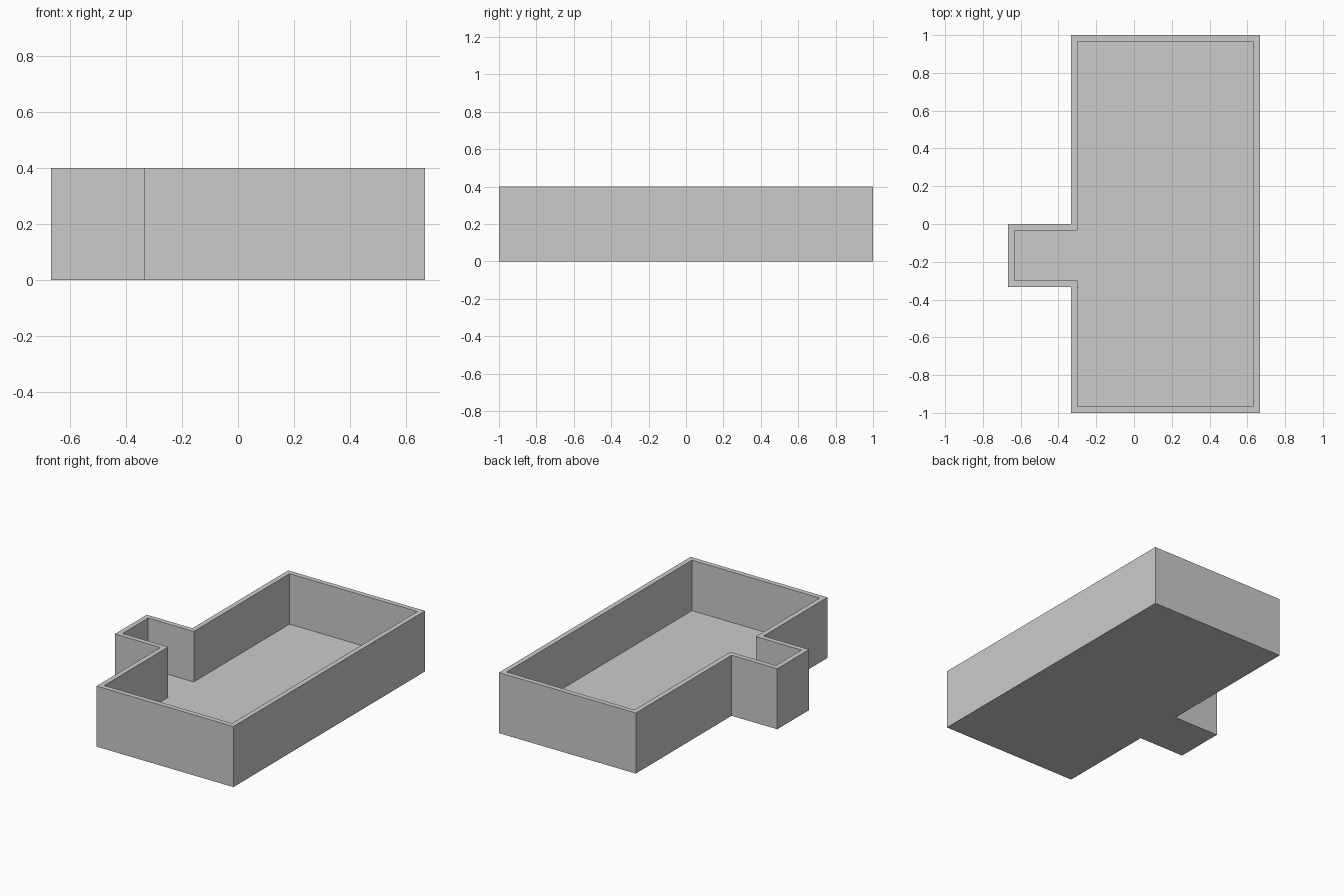
import bpy, bmesh

if "Cube" in bpy.data.objects:
    bpy.data.objects.remove(bpy.data.objects["Cube"])

WALL = 1 / 30
HEIGHT = 0.4
FLOOR = 2 / 30


def outline(d):
    """Footprint with a side bay, moved inwards by d."""
    t = 1 / 3
    return [(-t + d, -1 + d), (2 * t - d, -1 + d), (2 * t - d, 1 - d), (-t + d, 1 - d),
            (-t + d, -d), (-2 * t + d, -d), (-2 * t + d, -t + d), (-t + d, -t + d)]


bm = bmesh.new()


def ring(d, z):
    return [bm.verts.new((x, y, z)) for x, y in outline(d)]


def bridge(a, b):
    n = len(a)
    for i in range(n):
        j = (i + 1) % n
        bm.faces.new((a[i], a[j], b[j], b[i]))


# Outer wall, rim, inner wall, then the underside and raised floor
rings = [ring(0, 0), ring(0, HEIGHT), ring(WALL, HEIGHT), ring(WALL, FLOOR)]
for a, b in zip(rings, rings[1:]):
    bridge(a, b)
bm.faces.new(rings[0][::-1])
bm.faces.new(rings[-1])
bmesh.ops.recalc_face_normals(bm, faces=bm.faces)

mesh = bpy.data.meshes.new("open_tray")
bm.to_mesh(mesh)
bm.free()
tray = bpy.data.objects.new("open_tray", mesh)
bpy.context.collection.objects.link(tray)
